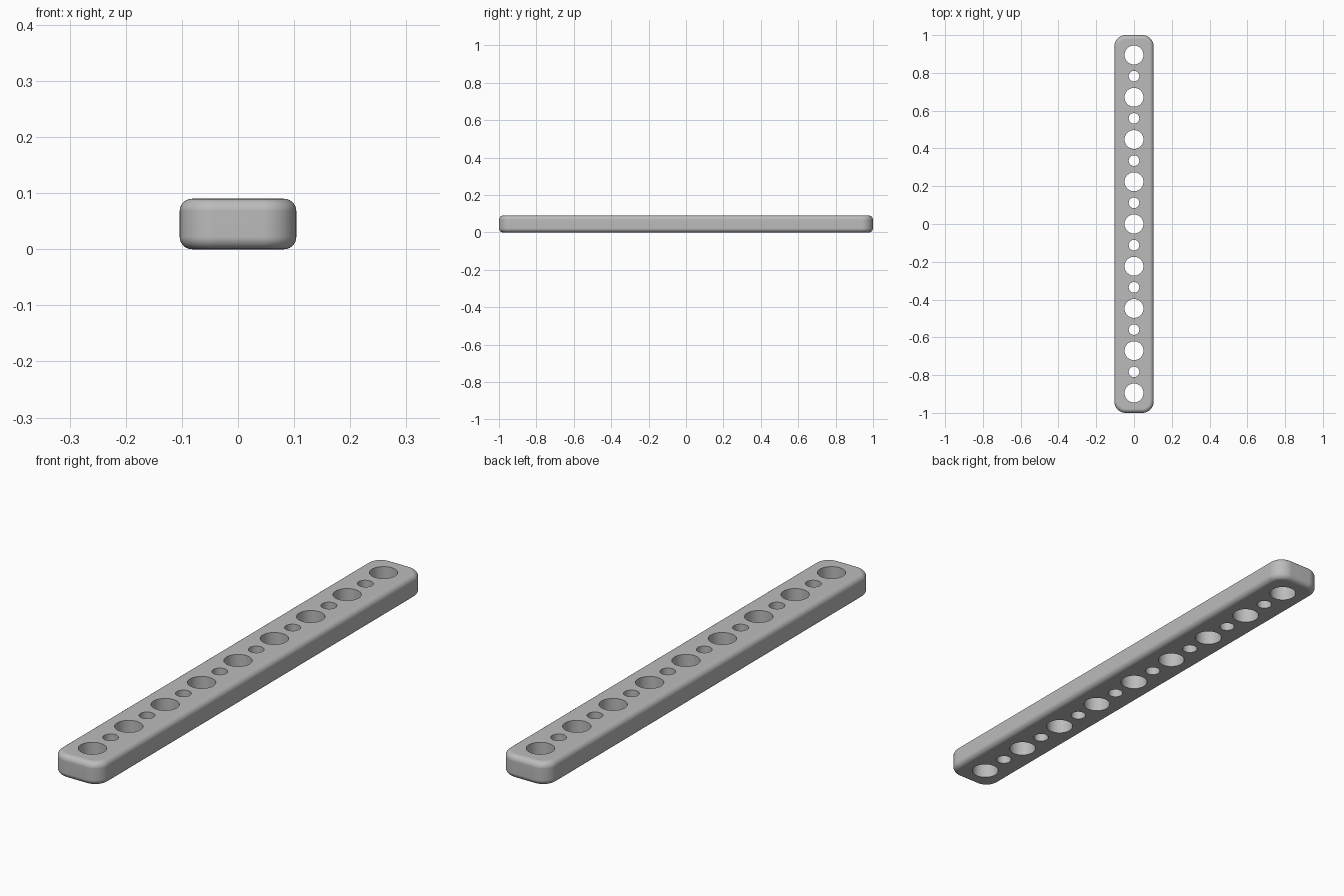
import bpy, bmesh
from math import cos, sin, pi

LENGTH, WIDTH, HEIGHT = 2.0, 0.208, 0.09
CORNER, FILLET = 0.06, 0.022
PITCH, BIG_R, SMALL_R = 0.2236, 0.05, 0.028

cube = bpy.data.objects.get("Cube")
if cube:
    bpy.data.objects.remove(cube, do_unlink=True)

# Plain grey
grey = bpy.data.materials.new("light_grey")
grey.use_nodes = True
grey.diffuse_color = (0.5, 0.5, 0.5, 1)
grey.node_tree.nodes["Principled BSDF"].inputs["Base Color"].default_value = (0.5, 0.5, 0.5, 1)


def add_object(name, bm):
    bmesh.ops.recalc_face_normals(bm, faces=bm.faces)
    mesh = bpy.data.meshes.new(name)
    bm.to_mesh(mesh)
    bm.free()
    mesh.materials.append(grey)
    obj = bpy.data.objects.new(name, mesh)
    bpy.context.collection.objects.link(obj)
    return obj


def prism(bm, outline, z0, z1):
    """Extrude a closed outline upwards from z0 to z1."""
    face = bm.faces.new([bm.verts.new((x, y, z0)) for x, y in outline])
    new = bmesh.ops.extrude_face_region(bm, geom=[face], use_keep_orig=True)["geom"]
    tops = [v for v in new if isinstance(v, bmesh.types.BMVert)]
    bmesh.ops.translate(bm, verts=tops, vec=(0, 0, z1 - z0))


def arc(cx, cy, radius, start, sweep, steps):
    return [(cx + radius * cos(start + sweep * i / steps),
             cy + radius * sin(start + sweep * i / steps)) for i in range(steps + 1)]


# Bar: rounded rectangle with filleted top and bottom rims
outline = []
dx, dy = WIDTH / 2 - CORNER, LENGTH / 2 - CORNER
for quarter, (sx, sy) in enumerate([(1, 1), (-1, 1), (-1, -1), (1, -1)]):
    outline += arc(sx * dx, sy * dy, CORNER, quarter * pi / 2, pi / 2, 12)
bm = bmesh.new()
prism(bm, outline, 0, HEIGHT)
rims = [e for e in bm.edges if abs(e.verts[0].co.z - e.verts[1].co.z) < 1e-6]
bmesh.ops.bevel(bm, geom=rims, offset=FILLET, segments=6, profile=0.5, affect='EDGES')
bar = add_object("perforated_bar", bm)

# Hole cutters: large and small holes alternating along the bar
bm = bmesh.new()
for i in range(-8, 9):
    radius = BIG_R if i % 2 == 0 else SMALL_R
    prism(bm, arc(0, i * PITCH / 2, radius, 0, 2 * pi, 48)[:-1], -0.05, HEIGHT + 0.05)
cutter = add_object("hole_cutter", bm)

bpy.ops.object.select_all(action='DESELECT')
bpy.context.view_layer.objects.active = bar
bar.select_set(True)
cut = bar.modifiers.new("holes", 'BOOLEAN')
cut.operation, cut.solver, cut.object = 'DIFFERENCE', 'EXACT', cutter
bpy.ops.object.modifier_apply(modifier=cut.name)
bpy.data.objects.remove(cutter, do_unlink=True)

# Smooth fillets and bores, flat top and bottom
bpy.ops.object.shade_smooth_by_angle(angle=pi / 6)
normals = bar.modifiers.new("even_shading", 'WEIGHTED_NORMAL')
normals.keep_sharp = True
